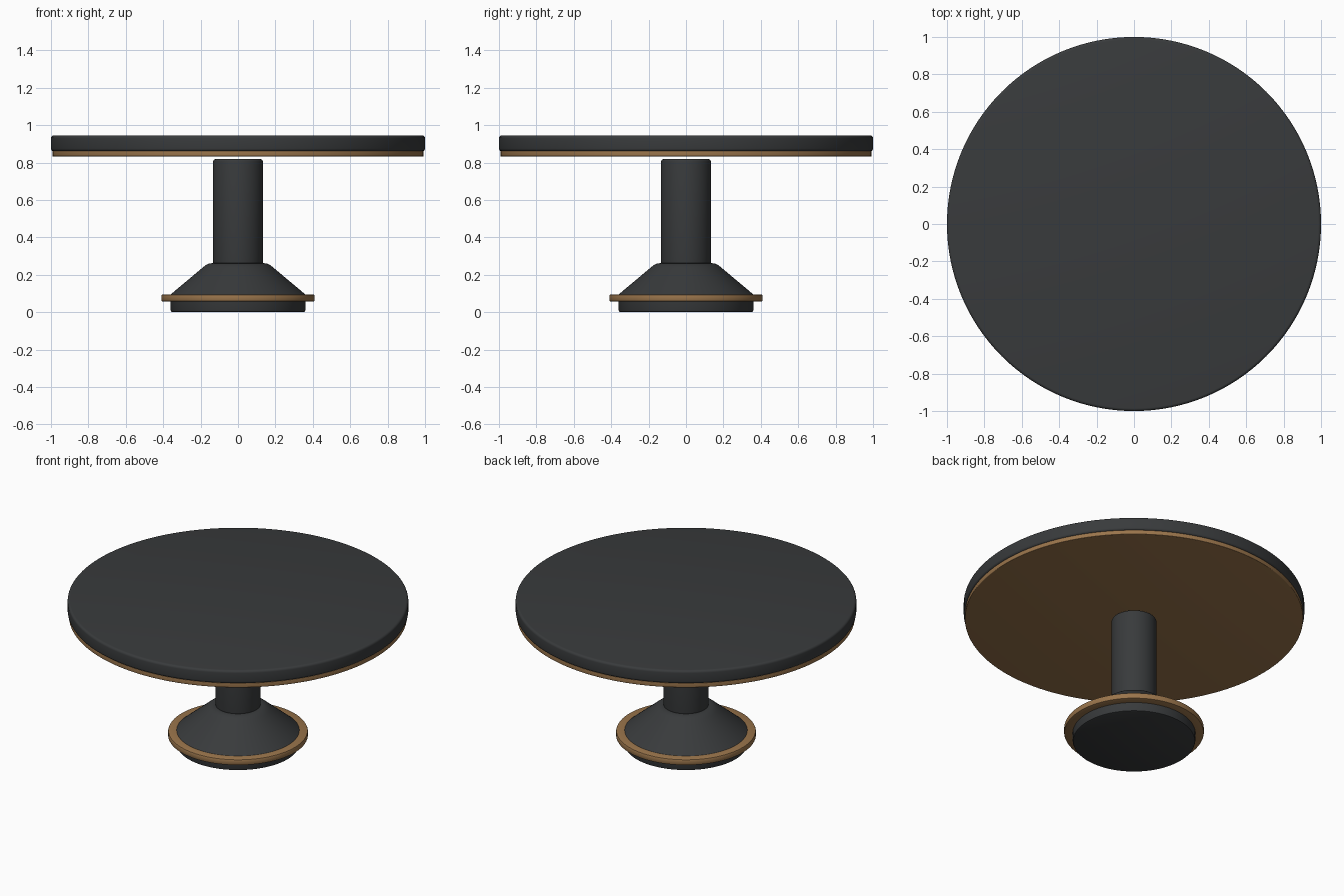
import bpy, bmesh, math

if "Cube" in bpy.data.objects:
    bpy.data.objects.remove(bpy.data.objects["Cube"])


def material(name, color):
    m = bpy.data.materials.new(name)
    m.diffuse_color = (*color, 1)
    m.use_nodes = True
    m.node_tree.nodes["Principled BSDF"].inputs["Base Color"].default_value = m.diffuse_color
    return m


dark = material("charcoal", (0.04, 0.043, 0.045))
wood = material("warm_wood", (0.32, 0.175, 0.07))


def lathe(name, profile, mat, steps=128):
    """Revolve (radius, z) points, listed bottom to top, around the z axis."""
    bm = bmesh.new()
    verts = [bm.verts.new((r, 0, z)) for r, z in profile]
    edges = [bm.edges.new(p) for p in zip(verts, verts[1:])]
    bmesh.ops.spin(bm, geom=verts + edges, axis=(0, 0, 1), cent=(0, 0, 0),
                   angle=math.tau, steps=steps)
    bmesh.ops.remove_doubles(bm, verts=bm.verts, dist=1e-5)
    bmesh.ops.recalc_face_normals(bm, faces=bm.faces)
    mesh = bpy.data.meshes.new(name)
    bm.to_mesh(mesh)
    bm.free()
    mesh.materials.append(mat)
    obj = bpy.data.objects.new(name, mesh)
    bpy.context.collection.objects.link(obj)
    bpy.context.view_layer.objects.active = obj
    obj.select_set(True)
    bpy.ops.object.shade_smooth_by_angle(angle=math.radians(35))
    obj.select_set(False)


def disc(r, z0, z1, b):
    """Profile of a solid disc with rounded rims."""
    arc = [math.radians(a) for a in (0, 22.5, 45, 67.5, 90)]
    low = [(r - b + b * math.sin(a), z0 + b - b * math.cos(a)) for a in arc]
    high = [(r - b + b * math.cos(a), z1 - b + b * math.sin(a)) for a in arc]
    return [(0, z0)] + low + high + [(0, z1)]


# Table top with a thin wooden layer underneath
lathe("table_top", disc(1.0, 0.86, 0.945, 0.015), dark)
lathe("top_underside", disc(0.993, 0.833, 0.862, 0.004), wood)

# Column, stopping just below the top
lathe("column", disc(0.133, 0.255, 0.818, 0.012), dark)

# Flared base with a soft shoulder
lathe("base", [(0, 0), (0.35, 0), (0.357, 0.003), (0.36, 0.01), (0.36, 0.095),
               (0.20, 0.229), (0.185, 0.242), (0.17, 0.253), (0.155, 0.26),
               (0.14, 0.262), (0, 0.262)], dark)

# Wooden ring around the base
lathe("base_ring", [(0.34, 0.057), (0.404, 0.057), (0.408, 0.059), (0.41, 0.063),
                    (0.41, 0.089), (0.408, 0.093), (0.404, 0.095),
                    (0.34, 0.095), (0.34, 0.057)], wood)
